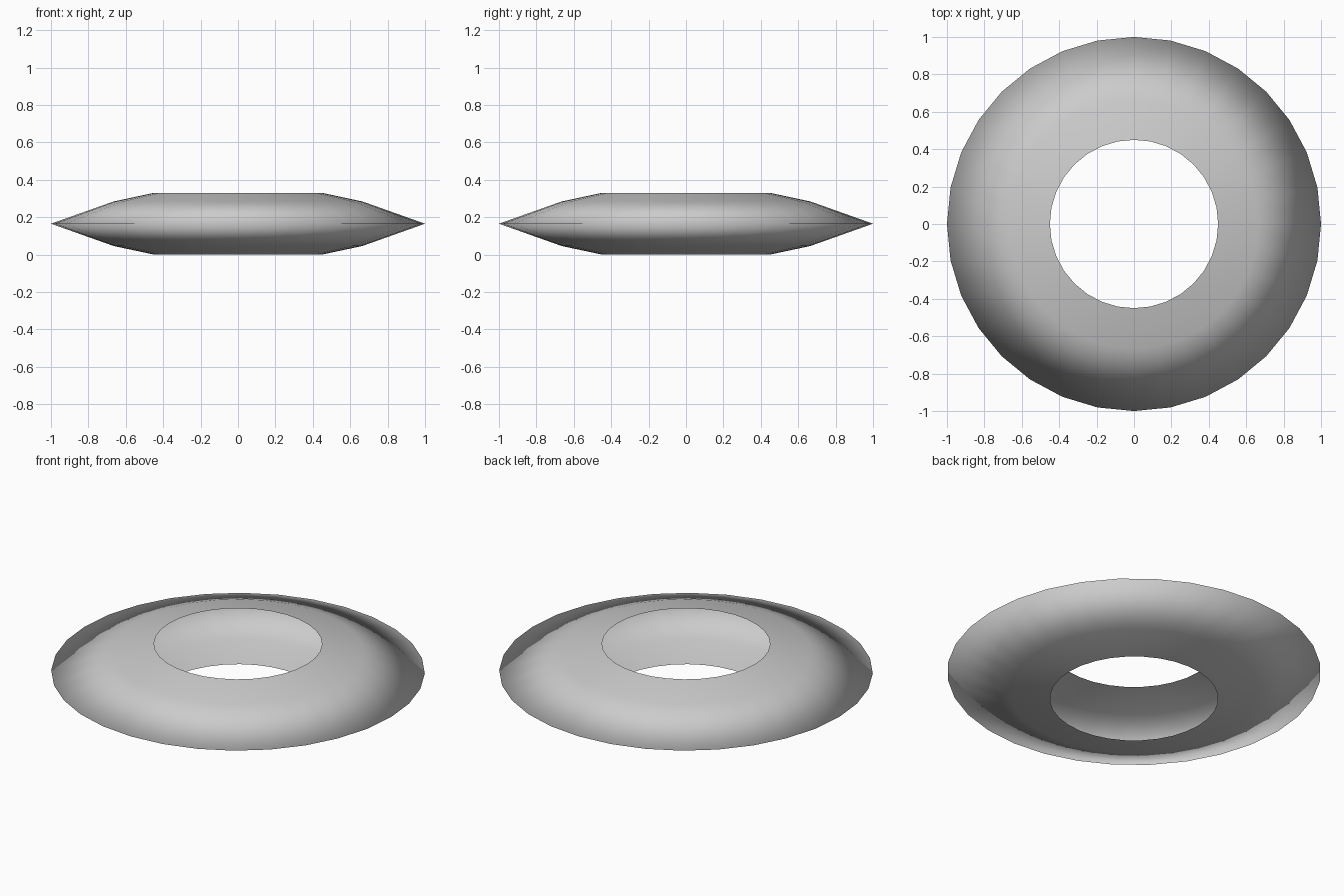
import bpy, bmesh, math

if "Cube" in bpy.data.objects:
    bpy.data.objects.remove(bpy.data.objects["Cube"])

SEGMENTS = 32
# Open cross-section (radius, height): bottom lip, outer rim, top lip
PROFILE = [(0.45, 0.0), (0.665, 0.046), (1.0, 0.165), (0.665, 0.284), (0.45, 0.33)]

# Hollow ring shell, open towards the central hole
bm = bmesh.new()
rings = []
for r, z in PROFILE:
    angles = [2 * math.pi * i / SEGMENTS for i in range(SEGMENTS)]
    rings.append([bm.verts.new((r * math.cos(a), r * math.sin(a), z)) for a in angles])
for low, high in zip(rings, rings[1:]):
    for i in range(SEGMENTS):
        j = (i + 1) % SEGMENTS
        bm.faces.new((low[i], low[j], high[j], high[i]))

# Smooth shading runs across the outer rim as well
for f in bm.faces:
    f.smooth = True
mesh = bpy.data.meshes.new("ring_shell")
bm.to_mesh(mesh)
bm.free()
bpy.context.collection.objects.link(bpy.data.objects.new("ring_shell", mesh))
